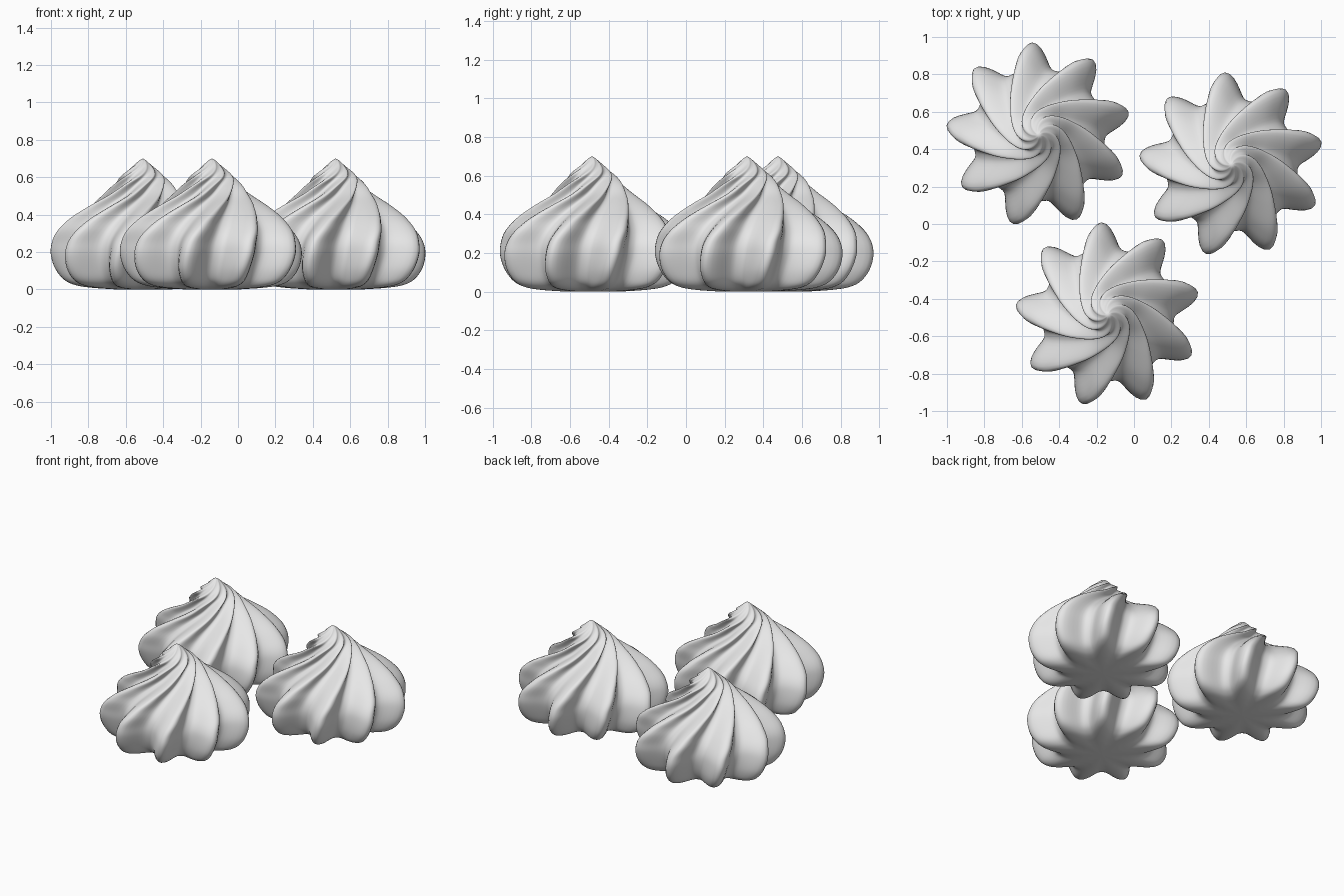
import bpy
import bmesh
import math
from mathutils import Vector

default_cube = bpy.data.objects.get("Cube")
if default_cube:
    bpy.data.objects.remove(default_cube, do_unlink=True)

LOBES = 9
COLUMNS = LOBES * 18
STEPS = 5
RIDGE_START = math.radians(94)

# Ridge profile from base to tip: radius, height, twist in degrees, groove depth
PROFILE = [
    (0.15, 0.0, -5, 0.2), (0.28, 0.009, -5, 0.27), (0.37, 0.024, -4, 0.3),
    (0.43, 0.055, -3, 0.3), (0.475, 0.115, -2, 0.3), (0.495, 0.19, 0, 0.29),
    (0.486, 0.255, 2, 0.28), (0.455, 0.315, 6, 0.28), (0.39, 0.38, 12, 0.29),
    (0.30, 0.445, 23, 0.3), (0.215, 0.505, 40, 0.31), (0.16, 0.56, 60, 0.28),
    (0.112, 0.61, 88, 0.17), (0.058, 0.655, 115, 0.09), (0.018, 0.69, 135, 0.04),
]


def smooth_rows(points):
    """Catmull-Rom samples through the profile."""
    pts = [Vector(p) for p in points]
    pts = [2 * pts[0] - pts[1]] + pts + [2 * pts[-1] - pts[-2]]
    rows = []
    for a, b, c, d in zip(pts, pts[1:], pts[2:], pts[3:]):
        for k in range(STEPS):
            t = k / STEPS
            rows.append(0.5 * (2 * b + (c - a) * t
                               + (2 * a - 5 * b + 4 * c - d) * t ** 2
                               + (3 * b - a - 3 * c + d) * t ** 3))
    rows.append(pts[-2])
    return rows


def swirl_mesh():
    """Piped swirl: a lobed ring swept up the profile while twisting."""
    bm = bmesh.new()
    rings = []
    for radius, height, twist, depth in smooth_rows(PROFILE):
        ring = []
        for i in range(COLUMNS):
            a = 2 * math.pi * i / COLUMNS
            # Narrow rounded ridges between wide grooves
            groove = 1 - abs(math.cos(LOBES * a / 2)) ** 3
            r = radius * (1 - depth * groove)
            angle = a + RIDGE_START + math.radians(twist)
            ring.append(bm.verts.new((r * math.cos(angle), r * math.sin(angle),
                                      max(height, 0))))
        rings.append(ring)
    for low, high in zip(rings, rings[1:]):
        for i in range(COLUMNS):
            j = (i + 1) % COLUMNS
            bm.faces.new((low[i], low[j], high[j], high[i]))

    # Close the flat base and the pointed tip
    for ring, z in ((rings[0], 0), (rings[-1], 0.70)):
        centre = bm.verts.new((0, 0, z))
        for i in range(COLUMNS):
            bm.faces.new((ring[i], ring[(i + 1) % COLUMNS], centre))
    bmesh.ops.recalc_face_normals(bm, faces=bm.faces)
    for face in bm.faces:
        face.smooth = True
    mesh = bpy.data.meshes.new("meringue")
    bm.to_mesh(mesh)
    bm.free()
    return mesh


# Single plain colour
colour = (0.8, 0.8, 0.8, 1)
material = bpy.data.materials.new("pale_meringue")
material.use_nodes = True
material.diffuse_color = colour
material.node_tree.nodes["Principled BSDF"].inputs["Base Color"].default_value = colour

# Three identical swirls
mesh = swirl_mesh()
mesh.materials.append(material)
PLACES = {
    "meringue_back_right": (-0.509, 0.476),
    "meringue_front": (-0.139, -0.486),
    "meringue_back_left": (0.522, 0.316),
}
for name, (x, y) in PLACES.items():
    swirl = bpy.data.objects.new(name, mesh)
    swirl.location = (x, y, 0)
    bpy.context.collection.objects.link(swirl)
